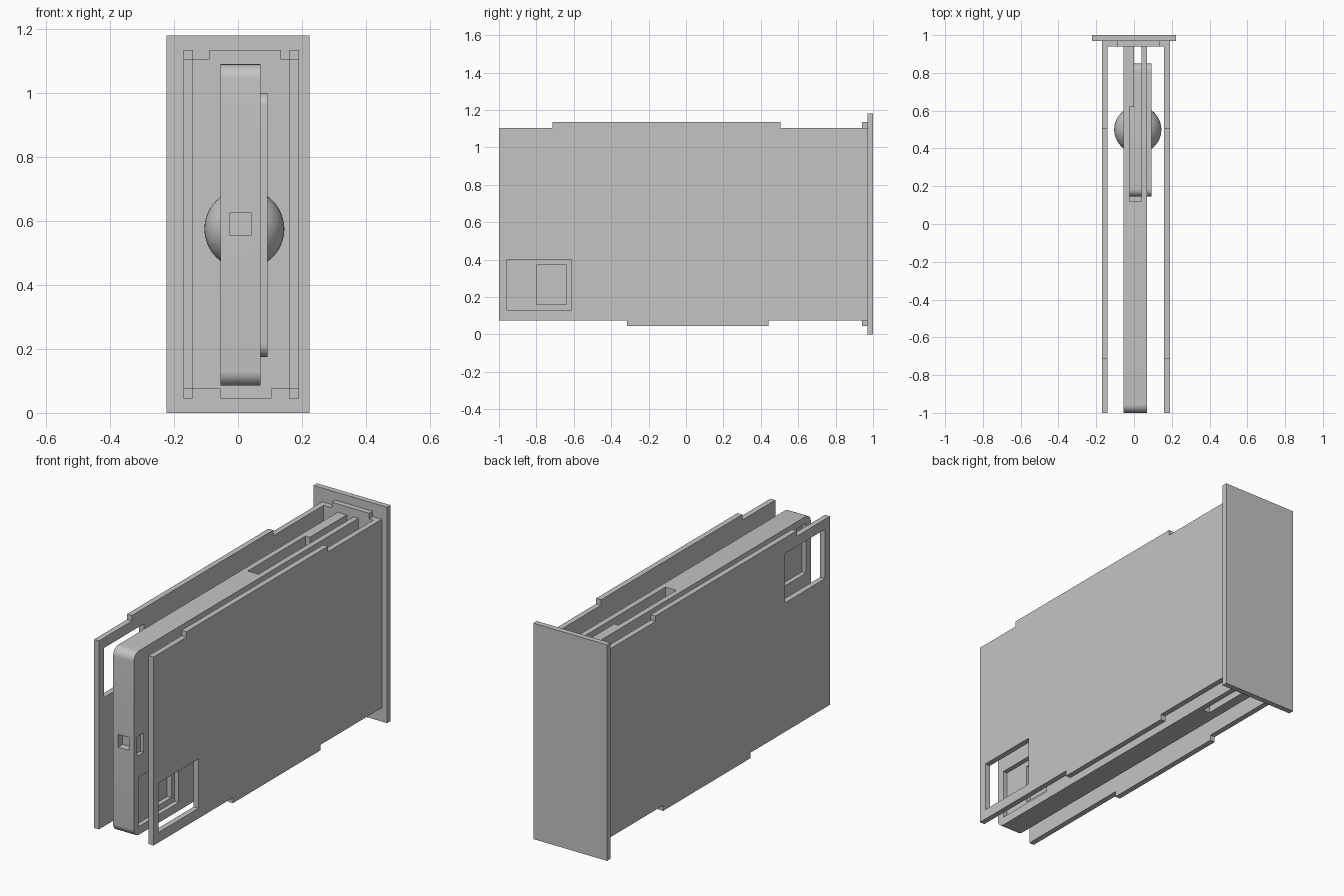
import bpy, bmesh, math

old = bpy.data.objects.get("Cube")
if old:
    bpy.data.objects.remove(old, do_unlink=True)

GREY = (0.55, 0.55, 0.55, 1)
grey = bpy.data.materials.new("plain_grey")
grey.use_nodes = True
grey.diffuse_color = GREY
grey.node_tree.nodes["Principled BSDF"].inputs["Base Color"].default_value = GREY


def add_object(name, bm):
    bmesh.ops.recalc_face_normals(bm, faces=bm.faces)
    mesh = bpy.data.meshes.new(name)
    bm.to_mesh(mesh)
    bm.free()
    mesh.materials.append(grey)
    obj = bpy.data.objects.new(name, mesh)
    bpy.context.collection.objects.link(obj)
    return obj


def extrude(name, points, lo, hi, axis):
    """Extrude a flat outline: (y, z) along x, or (x, z) along y."""
    def place(a, b, d):
        return (d, a, b) if axis == "x" else (a, d, b)
    bm = bmesh.new()
    face = bm.faces.new([bm.verts.new(place(a, b, lo)) for a, b in points])
    moved = bmesh.ops.extrude_face_region(bm, geom=[face])["geom"]
    bmesh.ops.translate(bm, vec=place(0, 0, hi - lo),
                        verts=[v for v in moved if isinstance(v, bmesh.types.BMVert)])
    return add_object(name, bm)


def box(name, x, y, z):
    outline = [(y[0], z[0]), (y[1], z[0]), (y[1], z[1]), (y[0], z[1])]
    return extrude(name, outline, x[0], x[1], "x")


def rounded(y, z, r_front, r_back, steps=8):
    """Rectangle outline in y, z with rounded corners."""
    pts = []
    for i, (cy, cz, sy, sz) in enumerate([(y[0], z[0], 1, 1), (y[1], z[0], -1, 1),
                                          (y[1], z[1], -1, -1), (y[0], z[1], 1, -1)]):
        r = r_front if sy > 0 else r_back
        if r == 0:
            pts.append((cy, cz))
            continue
        for k in range(steps + 1):
            a = math.pi * (1 + i / 2 + k / steps / 2)
            pts.append((cy + sy * r + r * math.cos(a), cz + sz * r + r * math.sin(a)))
    return pts


def cut(obj, cutter):
    mod = obj.modifiers.new("cut", "BOOLEAN")
    mod.operation, mod.solver, mod.object = "DIFFERENCE", "EXACT", cutter
    bpy.context.view_layer.update()
    with bpy.context.temp_override(object=obj, active_object=obj):
        bpy.ops.object.modifier_apply(modifier=mod.name)
    bpy.data.objects.remove(cutter, do_unlink=True)


def smooth(obj):
    bpy.ops.object.select_all(action="DESELECT")
    obj.select_set(True)
    bpy.context.view_layer.objects.active = obj
    bpy.ops.object.shade_smooth_by_angle(angle=math.radians(35))


def tabbed(a, b, top, bottom):
    """Plate outline with one tab on the top edge and one on the bottom edge."""
    z0, z1, t = 0.075, 1.105, 0.03
    return [(a, z0), (bottom[0], z0), (bottom[0], z0 - t), (bottom[1], z0 - t),
            (bottom[1], z0), (b, z0), (b, z1), (top[1], z1), (top[1], z1 + t),
            (top[0], z1 + t), (top[0], z1), (a, z1)]


# Back cover and tabbed end plate
box("back_cover", (-0.223, 0.223), (0.97, 1.0), (0, 1.18))
extrude("end_plate", tabbed(-0.14, 0.16, (-0.09, 0.135), (-0.055, 0.105)), 0.94, 0.97, "y")

# Side panels, each with a window near the front
WINDOW_Y = (-0.957, -0.612)
LOW, HIGH = (0.13, 0.40), (0.78, 1.05)
for name, x, wz in (("right_panel", (-0.17, -0.14), HIGH), ("left_panel", (0.16, 0.19), LOW)):
    panel = extrude(name, tabbed(-1, 0.97, (-0.715, 0.505), (-0.315, 0.44)), x[0], x[1], "x")
    cut(panel, box("window_cutter", (x[0] - 0.05, x[1] + 0.05), WINDOW_Y, wz))

# Central case with rounded front corners
case = extrude("central_case", rounded((-1, 0.94), (0.085, 1.09), 0.045, 0), -0.055, 0.07, "x")
# Cavity open at the top, and the narrow slot running to the back
cut(case, box("cavity_cutter", (-0.025, 0.04), (0.12, 0.62), (0.15, 1.2)))
cut(case, box("slot_cutter", (0.0, 0.04), (0.6, 1.0), (0, 1.2)))
# Stepped recesses behind the windows
for outer, mid, inner, z in ((0.1, 0.045, 0.02, LOW), (-0.1, -0.03, -0.005, HIGH)):
    cut(case, box("recess_cutter", sorted((outer, mid)), WINDOW_Y, z))
    cut(case, box("step_cutter", sorted((outer, inner)), (-0.8, -0.64),
                  (z[0] + 0.03, z[1] - 0.03)))
# Ports at the front and on the side
cut(case, box("front_port_cutter", (-0.025, 0.04), (-1.1, -0.96), (0.555, 0.625)))
cut(case, box("side_port_cutter", (0.05, 0.1), (-0.97, -0.915), (0.52, 0.625)))
smooth(case)

# Rounded inner plate that stands out from the left of the case
inner_plate = extrude("inner_plate", rounded((0.145, 0.85), (0.175, 1.0), 0.04, 0.04),
                      -0.024, 0.093, "x")
smooth(inner_plate)

# Ball through the case
bm = bmesh.new()
bmesh.ops.create_uvsphere(bm, u_segments=48, v_segments=24, radius=0.125)
bmesh.ops.translate(bm, vec=(0.02, 0.5, 0.575), verts=bm.verts)
smooth(add_object("ball", bm))
